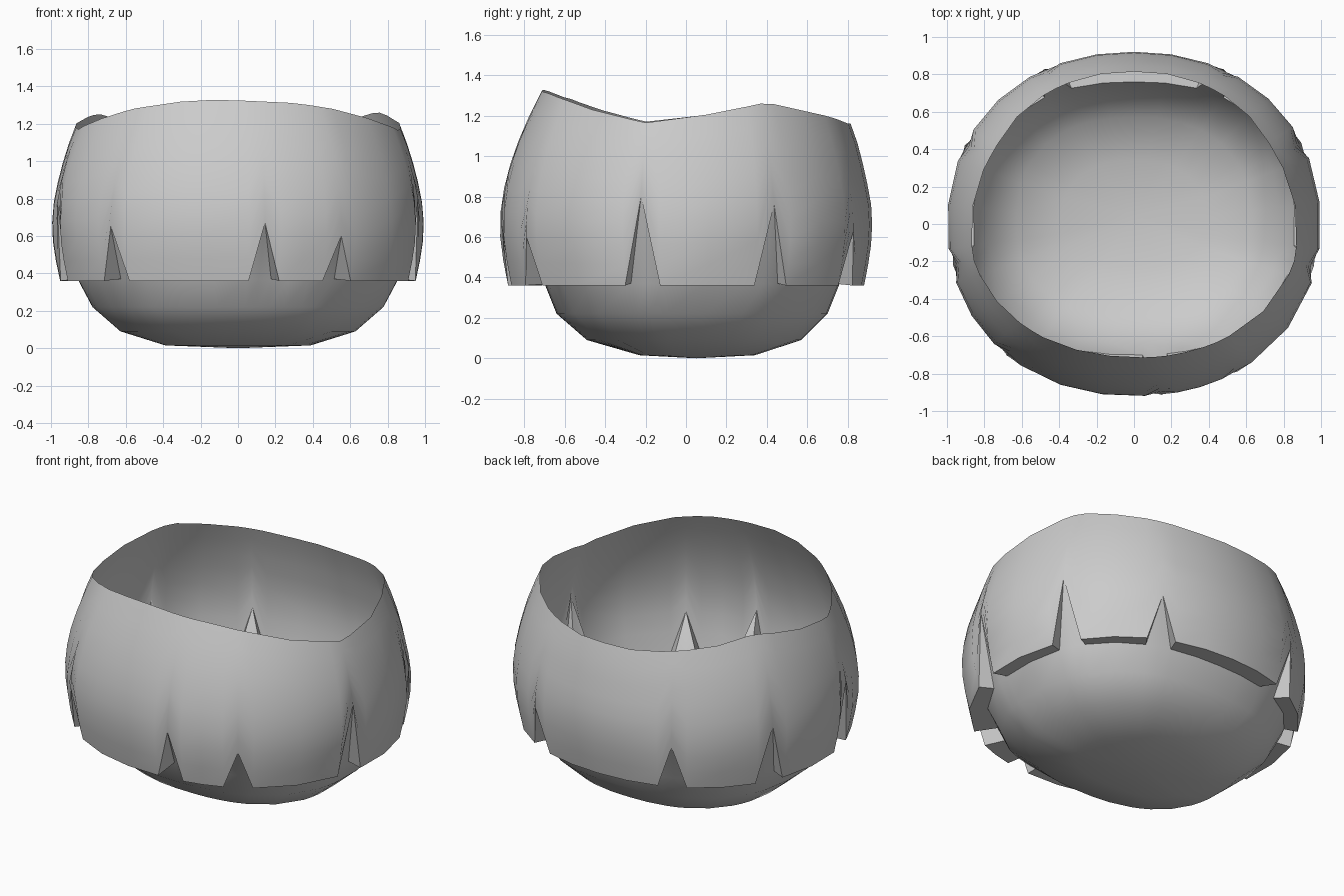
import bpy, bmesh
from math import radians, cos, sin, pi

if "Cube" in bpy.data.objects:
    bpy.data.objects.remove(bpy.data.objects["Cube"])

# (angle, apex height) of the pointed notches in the lower edge of the band
NOTCHES = [(26, .76), (60, .63), (120, .63), (155, .72), (193, .78),
           (226, .65), (279, .67), (305, .60), (347, .80)]
HALF = 5.3
EDGE_Z = .36
# wavy rim: angle, height
RIM = [(5, 1.20), (28, 1.265), (45, 1.22), (75, 1.16), (105, 1.16), (135, 1.21),
       (152, 1.255), (175, 1.20), (193, 1.17), (225, 1.28), (252, 1.33),
       (270, 1.325), (295, 1.31), (310, 1.28), (347, 1.165), (365, 1.20)]
# band profile: height, scale
BAND = [(.36, .955), (.5, .985), (.62, 1), (.75, .995), (.9, .965),
        (1.05, .925), (1.2, .868), (1.35, .80)]
# bowl profile: height, half width, back depth, front depth
BOWL = [(.37, .86, .76, .70), (.22, .78, .70, .64), (.09, .63, .57, .49),
        (.015, .39, .34, .23)]


def interp(table, v):
    for (a, p), (b, q) in zip(table, table[1:]):
        if v <= b:
            return p + (q - p) * (v - a) / (b - a)
    return table[-1][1]


def oval(deg, rx, ry, power):
    c, s = cos(radians(deg)), sin(radians(deg))
    r = (abs(c / rx) ** power + abs(s / ry) ** power) ** (-1 / power)
    return r * c, r * s


def band_point(deg, z):
    x, y = oval(deg, 1, .922, 2.15)
    k = interp(BAND, z) - .09 * max(0, -sin(radians(deg))) * max(0, z - .9)
    return x * k, y * k, z


# Columns around the body: notch left, apex, right, then plain ones up to the next notch
columns = []
for i, (a, h) in enumerate(NOTCHES):
    nxt = NOTCHES[(i + 1) % len(NOTCHES)][0]
    nxt += 360 if nxt < a else 0
    columns += [(a - HALF, EDGE_Z, False), (a, h, True), (a + HALF, EDGE_Z, False)]
    gap = nxt - a - 2 * HALF
    steps = max(2, round(gap / 14))
    columns += [(a + HALF + gap * j / steps, EDGE_Z, False) for j in range(1, steps)]

bm = bmesh.new()
ROWS = 8
band, bowl = [], []
for a, z0, _ in columns:
    top = interp(RIM, (a - 5) % 360 + 5)
    band.append([bm.verts.new(band_point(a, z0 + (top - z0) * r / ROWS))
                 for r in range(ROWS + 1)])
    ring = []
    for z, w, back, front in BOWL:
        x, y = oval(a, w, back if sin(radians(a)) > 0 else front, 2.4)
        ring.append(bm.verts.new((x, y, z)))
    bowl.append(ring)
base = bm.verts.new((0, .05, 0))

n = len(columns)
for i in range(n):
    j = (i + 1) % n
    # outer band
    for r in range(ROWS):
        bm.faces.new((band[i][r], band[j][r], band[j][r + 1], band[i][r + 1]))
    # ledge, or notch side wall and notch back
    if columns[i][2]:
        bm.faces.new((bowl[i][0], bowl[j][0], band[i][0]))
        bm.faces.new((bowl[j][0], band[j][0], band[i][0]))
    elif columns[j][2]:
        bm.faces.new((bowl[i][0], bowl[j][0], band[j][0]))
        bm.faces.new((band[i][0], bowl[i][0], band[j][0]))
    else:
        bm.faces.new((bowl[i][0], bowl[j][0], band[j][0], band[i][0]))
    # bowl and base
    for r in range(len(BOWL) - 1):
        bm.faces.new((bowl[i][r + 1], bowl[j][r + 1], bowl[j][r], bowl[i][r]))
    bm.faces.new((base, bowl[j][-1], bowl[i][-1]))

mesh = bpy.data.meshes.new("notched_bowl")
bm.to_mesh(mesh)
bm.free()
obj = bpy.data.objects.new("notched_bowl", mesh)
bpy.context.collection.objects.link(obj)
bpy.context.view_layer.objects.active = obj
obj.select_set(True)
bpy.ops.object.shade_smooth_by_angle(angle=radians(35))
